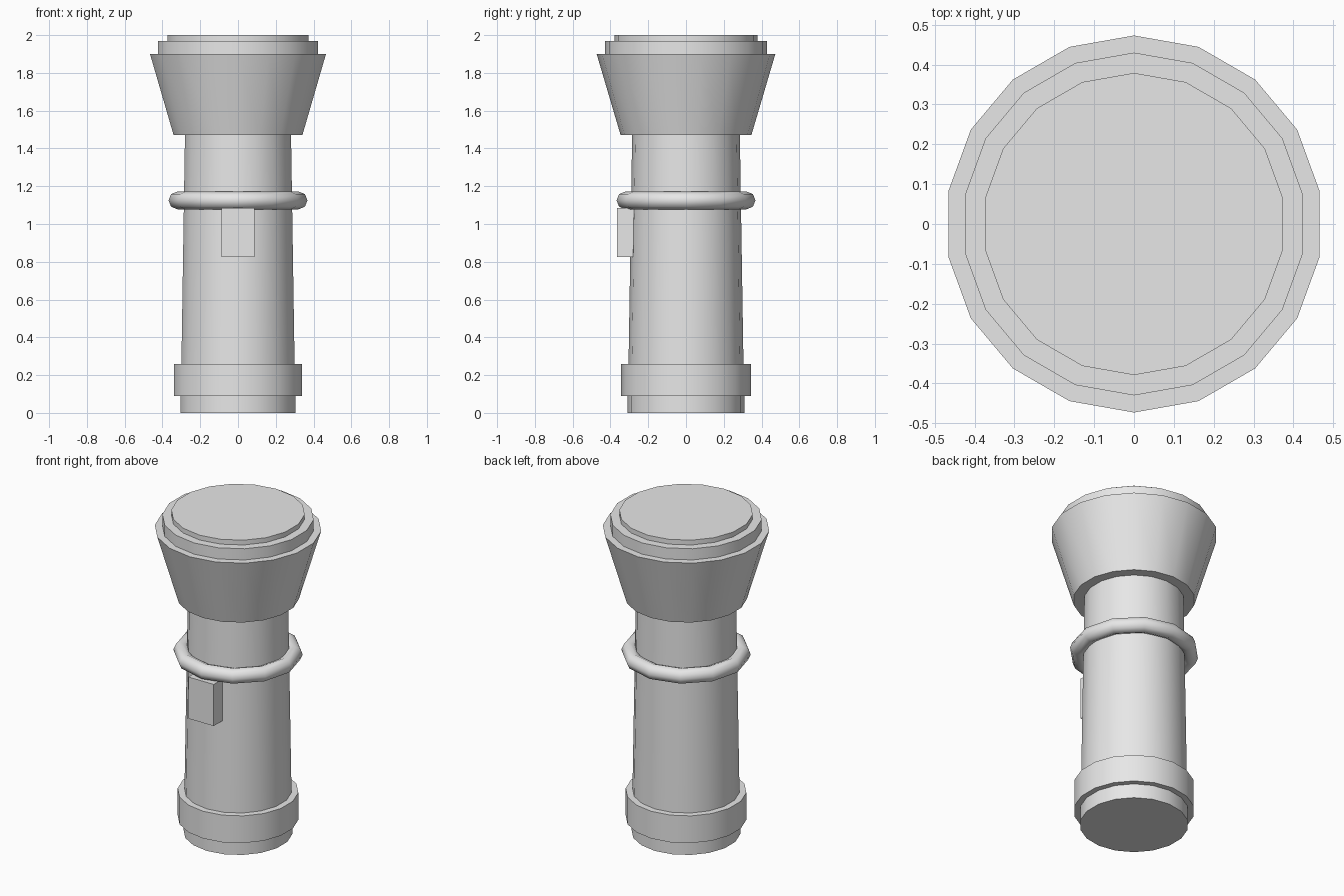
import bpy, math

if "Cube" in bpy.data.objects:
    bpy.data.objects.remove(bpy.data.objects["Cube"])

SIDES = 18
grey = bpy.data.materials.new("light_grey")
grey.diffuse_color = (0.8, 0.8, 0.8, 1.0)
grey.use_nodes = True
grey.node_tree.nodes["Principled BSDF"].inputs["Base Color"].default_value = grey.diffuse_color


def finish(name, smooth=True):
    ob = bpy.context.object
    ob.name = name
    ob.data.name = name
    ob.data.materials.append(grey)
    if smooth:
        bpy.ops.object.shade_smooth_by_angle(angle=math.radians(30))
    return ob


def section(name, z0, z1, r0, r1):
    """Round section with a vertex on the +y axis."""
    bpy.ops.mesh.primitive_cone_add(vertices=SIDES, radius1=r0, radius2=r1,
                                    depth=z1 - z0, location=(0, 0, (z0 + z1) / 2))
    return finish(name)


# Handle
section("tail_cap", 0.0, 0.10, 0.309, 0.309)
section("tail_band", 0.09, 0.26, 0.343, 0.343)
section("handle_tube", 0.09, 1.48, 0.307, 0.285)

# Flared head, rim and lens
section("flared_head", 1.47, 1.90, 0.346, 0.473)
section("head_rim", 1.89, 1.97, 0.43, 0.43)
section("lens", 1.96, 2.0, 0.379, 0.379)

# Grip ring
bpy.ops.mesh.primitive_torus_add(major_segments=12, minor_segments=8,
                                 major_radius=0.321, minor_radius=0.047,
                                 location=(0, 0, 1.125))
ring = finish("grip_ring", smooth=False)
bpy.ops.object.shade_smooth()

# Switch on the front
bpy.ops.mesh.primitive_cube_add(size=1, location=(0, -0.32, 0.955))
bpy.context.object.scale = (0.175, 0.09, 0.26)
bpy.ops.object.transform_apply(location=False, rotation=False, scale=True)
finish("switch", smooth=False)
